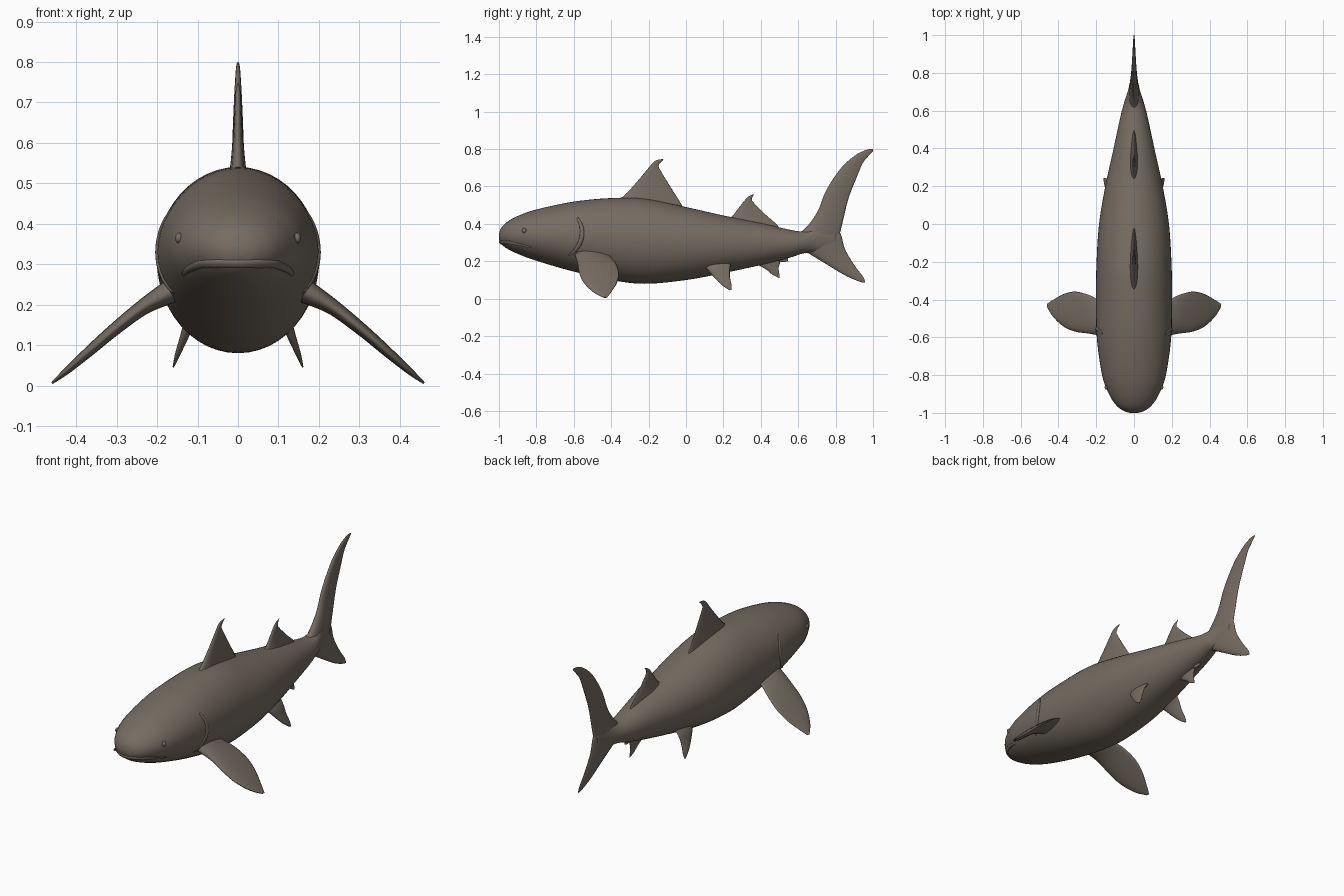
import bpy, bmesh, math
from mathutils import Vector

if "Cube" in bpy.data.objects:
    bpy.data.objects.remove(bpy.data.objects["Cube"])

SKIN = (0.18, 0.15, 0.12, 1)
skin = bpy.data.materials.new("brown_grey_skin")
skin.use_nodes = True
skin.diffuse_color = SKIN
bsdf = skin.node_tree.nodes["Principled BSDF"]
bsdf.inputs["Base Color"].default_value = SKIN
bsdf.inputs["Roughness"].default_value = 0.7


def smooth_path(stations, steps):
    """Catmull-Rom through tuples of any length."""
    pts = [stations[0]] + list(stations) + [stations[-1]]
    out = []
    for a, b, c, d in zip(pts, pts[1:], pts[2:], pts[3:]):
        for s in range(steps):
            t = s / steps
            out.append([0.5 * (2 * q + (r - p) * t + (2 * p - 5 * q + 4 * r - u) * t * t
                               + (3 * q - p - 3 * r + u) * t ** 3)
                        for p, q, r, u in zip(a, b, c, d)])
    out.append(list(stations[-1]))
    return out


def finish(bm, name):
    bmesh.ops.recalc_face_normals(bm, faces=bm.faces)
    mesh = bpy.data.meshes.new(name)
    bm.to_mesh(mesh)
    bm.free()
    mesh.materials.append(skin)
    for p in mesh.polygons:
        p.use_smooth = True
    obj = bpy.data.objects.new(name, mesh)
    bpy.context.collection.objects.link(obj)
    return obj


def loft(name, rings):
    bm = bmesh.new()
    loops = [[bm.verts.new(p) for p in ring] for ring in rings]
    n = len(loops[0])
    for a, b in zip(loops, loops[1:]):
        for i in range(n):
            j = (i + 1) % n
            bm.faces.new((a[i], a[j], b[j], b[i]))
    bm.faces.new(loops[0])
    bm.faces.new(loops[-1])
    return finish(bm, name)


def fin(name, sections, normal=(1, 0, 0), side=1):
    """Sections: leading xyz, trailing xyz, half thickness."""
    nrm = Vector(normal).normalized()
    rings = []
    for s in smooth_path(sections, 7):
        lead, trail = Vector(s[:3]), Vector(s[3:6])
        ring = []
        for k in range(20):
            a = math.tau * k / 20
            c = (1 - math.cos(a)) / 2
            p = lead.lerp(trail, c) + nrm * s[6] * math.sin(a) * (1.2 - 0.7 * c)
            ring.append((p.x * side, p.y, p.z))
        rings.append(ring)
    return loft(name, rings)


def upright_fin(name, sections):
    return fin(name, [(0, a, b, 0, c, d, t) for a, b, c, d, t in sections])


# Body: y, top, bottom, half width
profile = [
    (-1.0, .345, .32, .02), (-.99, .375, .296, .054), (-.96, .408, .27, .094),
    (-.9, .442, .24, .133), (-.8, .477, .203, .169), (-.6, .519, .145, .197),
    (-.4, .538, .1, .201), (-.22, .535, .08, .199), (0, .49, .1, .185),
    (.2, .445, .137, .152), (.4, .405, .18, .108), (.55, .37, .218, .076),
    (.63, .36, .243, .056), (.71, .38, .25, .031), (.8, .38, .27, .012)]
rings = []
for y, top, bottom, w in smooth_path(profile, 6):
    mid, h = (top + bottom) / 2, (top - bottom) / 2
    rings.append([(w * math.cos(math.tau * k / 48), y, mid + h * math.sin(math.tau * k / 48))
                  for k in range(48)])
body = loft("body", rings)

# Dorsal fins: lead y z, trail y z, half thickness
upright_fin("front_dorsal_fin", [
    (-.4, .5, -.01, .46, .03), (-.33, .552, -.025, .505, .022), (-.26, .628, -.075, .585, .014),
    (-.2, .7, -.13, .675, .009), (-.165, .737, -.146, .712, .006), (-.12, .748, -.122, .742, .002)])
upright_fin("rear_dorsal_fin", [
    (.19, .4, .5, .34, .035), (.245, .44, .495, .385, .02), (.285, .49, .425, .45, .012),
    (.32, .533, .365, .51, .008), (.34, .55, .352, .533, .005), (.365, .56, .362, .556, .002)])

# Tail fin lobes
upright_fin("tail_upper_lobe", [
    (.58, .33, .79, .27, .03), (.65, .39, .82, .34, .028), (.705, .47, .84, .42, .022),
    (.75, .58, .87, .54, .017), (.83, .7, .915, .655, .012), (.91, .77, .945, .725, .008),
    (.97, .797, .98, .768, .005), (1.0, .8, 1.0, .79, .002)])
upright_fin("tail_lower_lobe", [
    (.6, .28, .78, .38, .03), (.66, .24, .825, .35, .024), (.75, .185, .85, .265, .015),
    (.85, .125, .9, .18, .009), (.92, .094, .945, .12, .005), (.955, .085, .958, .092, .002)])

# Anal fin with its small rear lobe
upright_fin("anal_fin", [
    (.34, .22, .5, .24, .02), (.375, .188, .505, .2, .014), (.43, .155, .495, .165, .01),
    (.465, .127, .499, .132, .006), (.5, .11, .501, .113, .002)])
upright_fin("anal_fin_rear_lobe", [
    (.46, .23, .55, .24, .016), (.48, .207, .545, .215, .012), (.52, .195, .547, .2, .004)])


def surface_tube(name, points, radius):
    """Tapered ridge hugging the body along a path."""
    path = []
    for p in smooth_path(points, 6):
        ok, loc, nor, idx = body.closest_point_on_mesh(Vector(p))
        path.append((loc, nor))
    rings = []
    for i, (loc, nor) in enumerate(path):
        along = (path[min(i + 1, len(path) - 1)][0] - path[max(i - 1, 0)][0]).normalized()
        out = (nor - along * nor.dot(along)).normalized()
        across = along.cross(out)
        r = radius * (0.15 + 0.85 * math.sin(math.pi * i / (len(path) - 1)) ** 0.5)
        rings.append([loc + r * (0.7 * out * math.sin(a) + 1.5 * across * math.cos(a))
                      for a in (math.tau * k / 10 for k in range(10))])
    return loft(name, rings)


# Mouth lip wraps round the snout
half_lip = [(.145, -.83, .265), (.137, -.88, .275), (.105, -.94, .293), (.055, -.98, .3)]
lip = half_lip + [(0, -.99, .302)] + [(-x, y, z) for x, y, z in reversed(half_lip)]
surface_tube("mouth_lip", lip, .008)

# Paired fins, eyes and gill edges
for label, side in (("left", 1), ("right", -1)):
    fin(label + "_pectoral_fin", [
        (.13, -.6, .25, .13, -.4, .25, .04), (.185, -.59, .222, .185, -.4, .222, .03),
        (.24, -.58, .19, .24, -.375, .19, .021), (.31, -.57, .135, .31, -.358, .135, .017),
        (.37, -.545, .083, .37, -.37, .083, .014), (.425, -.495, .035, .425, -.4, .035, .009),
        (.46, -.44, .006, .46, -.422, .006, .003)], (.65, 0, .75), side)
    fin(label + "_pelvic_fin", [
        (.09, .08, .19, .09, .24, .2, .025), (.118, .115, .155, .118, .235, .16, .016),
        (.135, .15, .115, .135, .235, .115, .011), (.15, .19, .075, .15, .243, .075, .007),
        (.16, .232, .045, .16, .243, .048, .002)], (.93, 0, .37), side)
    surface_tube(label + "_gill_edge", [
        (side * x, y, z) for x, y, z in
        ((.16, -.58, .43), (.19, -.558, .38), (.2, -.56, .32), (.19, -.59, .26), (.17, -.63, .22))], .008)
    ok, spot, nor, idx = body.closest_point_on_mesh(Vector((side * .135, -.86, .362)))
    bm = bmesh.new()
    bmesh.ops.create_uvsphere(bm, u_segments=20, v_segments=12, radius=.012)
    bmesh.ops.scale(bm, vec=(.8, 1, 1.1), verts=bm.verts)
    bmesh.ops.translate(bm, vec=spot, verts=bm.verts)
    finish(bm, label + "_eye")
